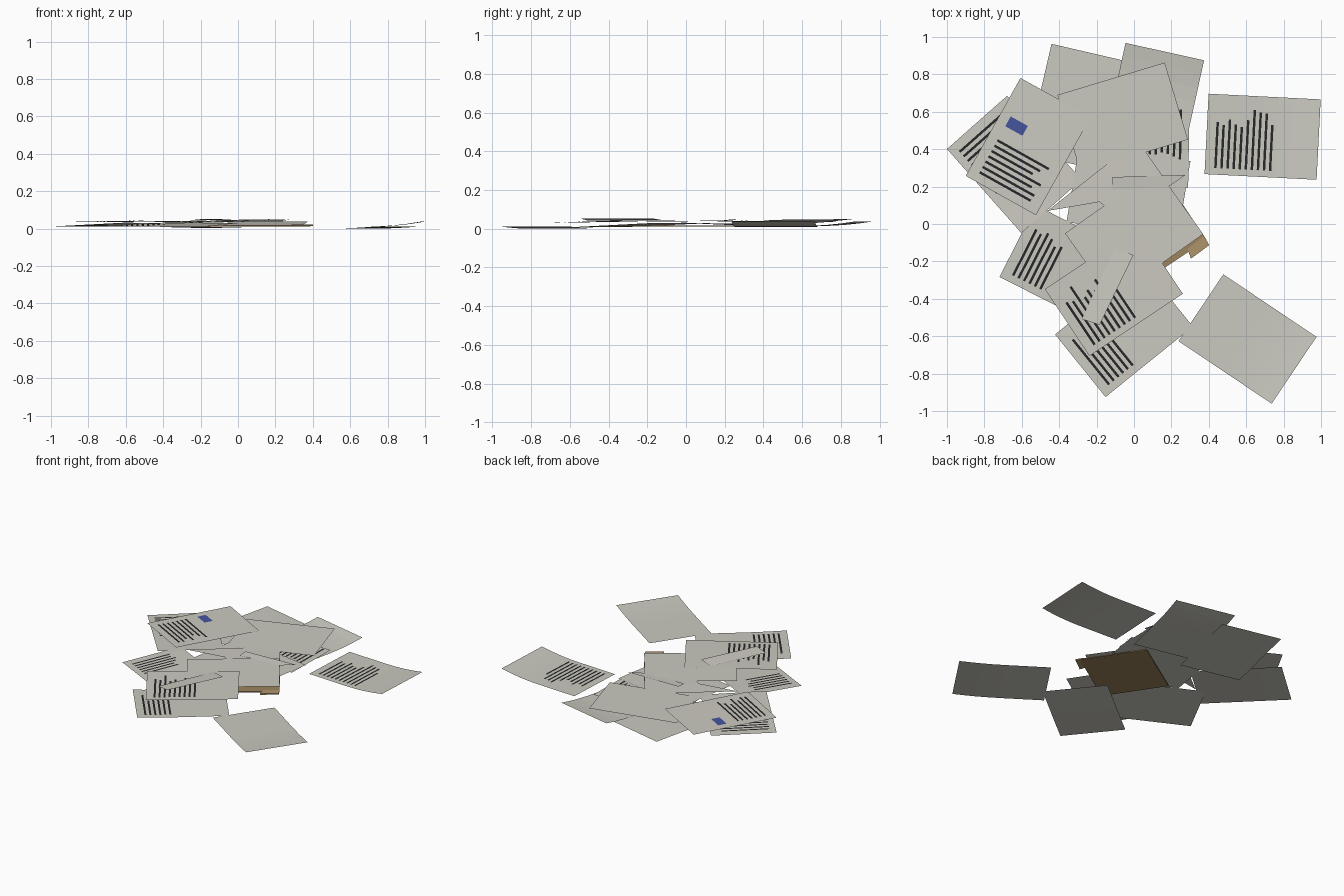
import bpy, math, random

if "Cube" in bpy.data.objects:
    bpy.data.objects.remove(bpy.data.objects["Cube"])

random.seed(4)
W, L = 0.43, 0.60          # every page has the same size


def material(name, rgb):
    m = bpy.data.materials.new(name)
    m.diffuse_color = (*rgb, 1)
    m.use_nodes = True
    m.node_tree.nodes["Principled BSDF"].inputs["Base Color"].default_value = m.diffuse_color
    return m


PAPER = material("off_white_paper", (0.60, 0.59, 0.53))
INK = material("black_ink", (0.02, 0.02, 0.022))
BLUE = material("blue_stamp", (0.06, 0.09, 0.34))
CARD = material("brown_card", (0.34, 0.23, 0.11))
TAB = material("tan_tab", (0.42, 0.30, 0.15))


def add_mesh(name, verts, faces, mats, idx=None):
    me = bpy.data.meshes.new(name)
    me.from_pydata(verts, [], faces)
    for m in mats:
        me.materials.append(m)
    for i, p in enumerate(me.polygons):
        p.material_index = idx[i] if idx else 0
    ob = bpy.data.objects.new(name, me)
    bpy.context.collection.objects.link(ob)
    return ob


def page(name, x, y, ang, z, head=0.0, tail=0.0, text=None, stamp=None):
    """Page from its top-left corner; ang is the reading direction.
    z = heights at top-left, top-right, bottom-left, bottom-right.
    head / tail = upward curl of the two short ends.
    text = (first row, row count, left margin)."""
    a = math.radians(ang)
    u, v = (math.cos(a), math.sin(a)), (math.sin(a), -math.cos(a))

    def pt(s, t, lift=0.0):
        p, q = s / W, t / L
        h = (z[0] * (1 - p) + z[1] * p) * (1 - q) + (z[2] * (1 - p) + z[3] * p) * q
        h += head * max(0, 1 - 2 * q) ** 2 + tail * max(0, 2 * q - 1) ** 2
        return (x + u[0] * s + v[0] * t, y + u[1] * s + v[1] * t, h + lift)

    verts, faces, idx = [], [], []

    def quad(s0, s1, t0, t1, lift, mat):
        n = len(verts)
        verts.extend([pt(s0, t0, lift), pt(s0, t1, lift), pt(s1, t1, lift), pt(s1, t0, lift)])
        faces.append((n, n + 1, n + 2, n + 3))
        idx.append(mat)

    # curved sheet, one shared strip of faces
    n = 8
    for i in range(n + 1):
        verts.extend([pt(0, L * i / n), pt(W, L * i / n)])
    for i in range(n):
        faces.append((2 * i, 2 * i + 2, 2 * i + 3, 2 * i + 1))
        idx.append(0)
    # printed rows
    if text:
        first, rows, left = text
        for r in range(rows):
            t = first + 0.0325 * r
            quad(left, left + random.uniform(0.22, 0.33), t, t + 0.013, 0.0013, 1)
    if stamp:
        quad(*stamp, 0.0013, 2)
    add_mesh(name, verts, faces, [PAPER, INK, BLUE], idx)


def flat(h):
    return (h, h, h, h)


# loose pages on the right
page("loose_page_right", 0.377, 0.267, 87.1, flat(0.010), tail=0.027, text=(0.05, 10, 0.035))
page("loose_page_front", 0.238, -0.626, 56.1, flat(0.0), tail=0.012)

# back of the pile
page("back_page_left", -0.441, 0.963, -13, flat(0.010), stamp=(0.14, 0.17, 0.55, 0.59))
page("back_page_right", -0.045, 0.968, -12.5, flat(0.014), head=0.024)
page("back_page_printed", 0.297, 0.626, -91, flat(0.022), text=(0.04, 13, 0.015))
page("back_page_top", -0.286, 0.278, 106.8, (0.029, 0.031, 0.046, 0.050))

# left of the pile
page("left_page_lower", -1.0, 0.401, 41.5, (0.011, 0.011, 0.032, 0.026), text=(0.05, 10, 0.04))
page("left_page_upper", -0.607, 0.781, -29.2, (0.036, 0.040, 0.036, 0.042),
     text=(0.345, 7, 0.055), stamp=(0.055, 0.16, 0.205, 0.265))
page("left_page_small", -0.719, -0.283, 63.1, (0.010, 0.028, 0.010, 0.030), text=(0.055, 6, 0.04))

# middle of the pile
page("middle_page_low", -0.361, 0.011, 80.5, flat(0.0265))
page("middle_page_top", -0.12, -0.401, 125.3, (0.037, 0.038, 0.040, 0.042))

# front of the pile
page("front_page_low", -0.152, -0.925, 128.9, flat(0.004), head=0.006, text=(0.05, 6, 0.04))
page("front_page_top", -0.238, -0.706, 123.7, (0.030, 0.036, 0.042, 0.045), text=(0.05, 9, 0.035))

# page with a turned-under corner
add_mesh("creased_page",
         [(0.019, 0.449, 0.035), (-0.463, 0.07, 0.036), (-0.184, 0.118, 0.036),
          (-0.104, 0.053, 0.036), (0.19, 0.203, 0.035)],
         [(0, 1, 2), (0, 2, 4), (2, 3, 4)], [PAPER])

# folded flaps, tilted toward the left
add_mesh("front_flap",
         [(-0.104, -0.128, 0.046), (-0.278, -0.508, 0.042),
          (-0.184, -0.54, 0.052), (-0.003, -0.166, 0.052)], [(0, 1, 2, 3)], [PAPER])
add_mesh("middle_flap",
         [(-0.115, 0.251, 0.046), (-0.115, 0.182, 0.042),
          (0.19, 0.203, 0.045), (0.275, 0.262, 0.050)], [(0, 1, 2, 3)], [PAPER])


# brown folder and its tab under the middle pages
def card(name, pts, z0, z1, mat):
    verts = [(x, y, z) for z in (z0, z1) for x, y in pts]
    sides = [(i, (i + 1) % 4, (i + 1) % 4 + 4, i + 4) for i in range(4)]
    add_mesh(name, verts, [(3, 2, 1, 0), (4, 5, 6, 7)] + sides, [mat])


card("folder", [(-0.275, 0.021), (-0.024, -0.358), (0.388, -0.085), (0.136, 0.29)],
     0.012, 0.018, CARD)
card("folder_tab", [(0.286, -0.134), (0.305, -0.185), (0.402, -0.113), (0.375, -0.065)],
     0.013, 0.021, TAB)
